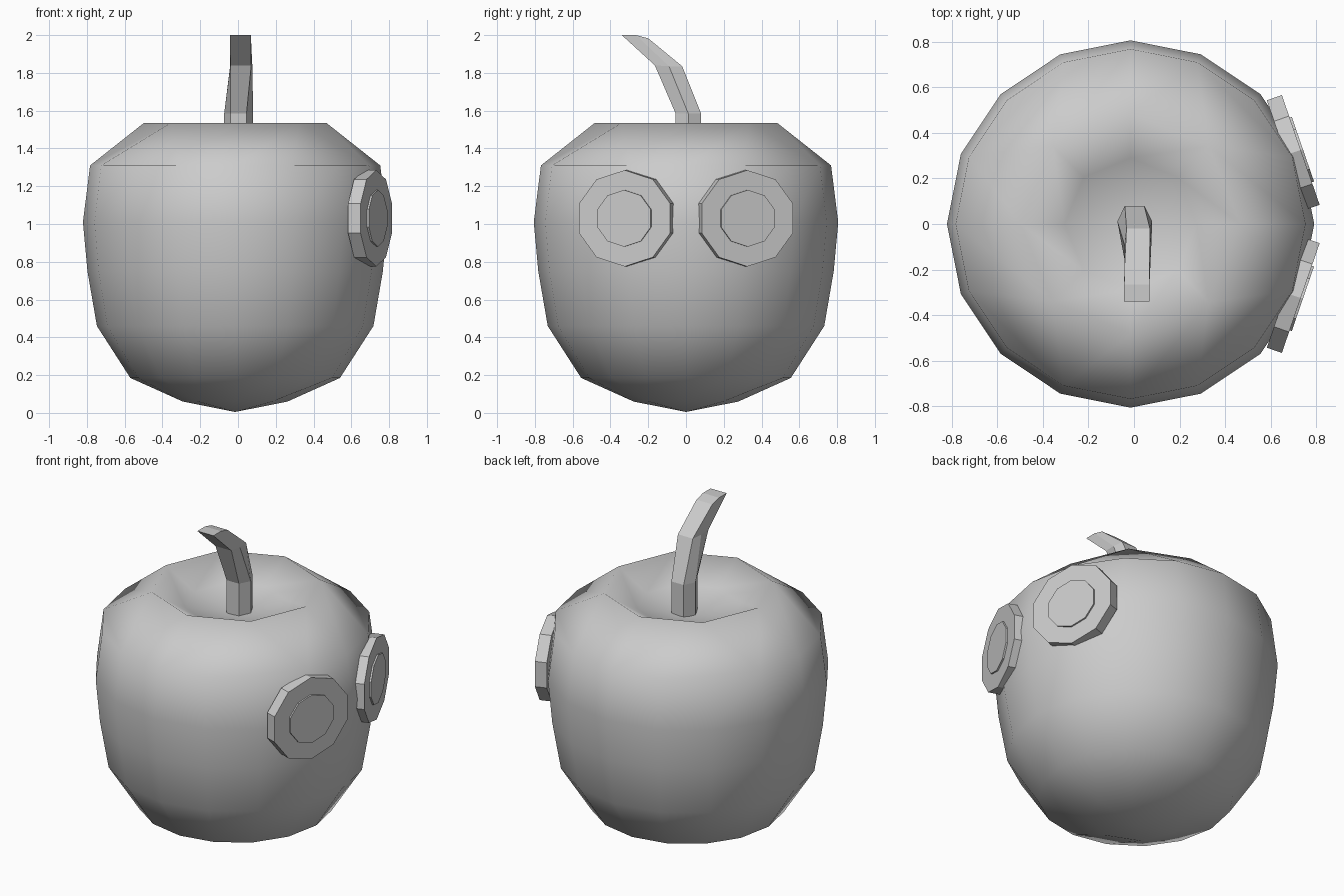
import bpy
from math import sin, cos, pi, radians

if "Cube" in bpy.data.objects:
    bpy.data.objects.remove(bpy.data.objects["Cube"])

CX = -0.015


def make(name, verts, faces, smooth=False):
    me = bpy.data.meshes.new(name)
    me.from_pydata(verts, [], faces)
    me.validate()
    for p in me.polygons:
        p.use_smooth = smooth
    ob = bpy.data.objects.new(name, me)
    bpy.context.collection.objects.link(ob)
    return ob


# Apple body: rings of (radius, z, sides), from the bottom tip to the dimple
rings = [(0, 0.005, 1), (0.277, 0.06, 8), (0.555, 0.185, 16), (0.732, 0.46, 16),
         (0.782, 0.75, 16), (0.806, 1.01, 16), (0.768, 1.31, 16),
         (0.483, 1.535, 8), (0.29, 1.42, 8), (0, 1.37, 1)]
verts, faces, start = [], [], []
for r, z, n in rings:
    start.append(len(verts))
    for i in range(n):
        a = 2 * pi * i / n
        verts.append((CX + r * cos(a), r * sin(a), z))


def grid_cap(big, small, flip):
    # 16-sided ring to 8-sided ring, with one quad at each diagonal corner
    out = []
    for q in range(4):
        b = [big + (4 * q + k) % 16 for k in range(5)]
        s = [small + (2 * q + k) % 8 for k in range(3)]
        out += [(b[0], b[1], s[1], s[0]), (b[1], b[2], b[3], s[1]),
                (b[3], b[4], s[2], s[1])]
    return [f[::-1] for f in out] if flip else out


for k in range(len(rings) - 1):
    a, b, na, nb = start[k], start[k + 1], rings[k][2], rings[k + 1][2]
    if na == 1:
        faces += [(a, b + (i + 1) % nb, b + i) for i in range(nb)]
    elif nb == 1:
        faces += [(a + i, a + (i + 1) % na, b) for i in range(na)]
    elif na < nb:
        faces += grid_cap(b, a, True)
    elif na > nb:
        faces += grid_cap(a, b, False)
    else:
        faces += [(a + i, a + (i + 1) % na, b + (i + 1) % na, b + i) for i in range(na)]
make("apple_body", verts, faces, True)

# Stem: six-sided sections, each as (y, z, x_min, x_max) for back, middle, front pairs
sections = [
    [(0.08, 1.34, -0.04, 0.045), (0.012, 1.34, -0.073, 0.08), (-0.055, 1.34, -0.04, 0.045)],
    [(0.08, 1.585, -0.04, 0.045), (0.012, 1.585, -0.073, 0.08), (-0.055, 1.585, -0.04, 0.045)],
    [(-0.02, 1.835, -0.033, 0.07), (-0.09, 1.835, -0.042, 0.076), (-0.165, 1.84, -0.04, 0.07)],
    [(-0.20, 1.983, -0.042, 0.068), (-0.265, 2.0, -0.043, 0.068), (-0.34, 2.0, -0.043, 0.068)],
]
verts, faces = [], []
for sec in sections:
    verts += [(x0, y, z) for y, z, x0, x1 in sec]
    verts += [(x1, y, z) for y, z, x0, x1 in reversed(sec)]
for k in range(3):
    for i in range(6):
        j = (i + 1) % 6
        faces.append((6 * k + i, 6 * k + j, 6 * k + 6 + j, 6 * k + 6 + i))
faces += [(5, 4, 3, 2, 1, 0), (18, 19, 22, 23), (19, 20, 21, 22)]
make("stem", verts, faces)


# Ten-sided discs on the right side, each with a smaller raised disc
def disc(name, side, radius, front, back):
    ang = side * radians(19)
    vs = []
    for n in (back, front):
        for i in range(10):
            a = 2 * pi * i / 10
            u, w = radius * 1.05 * sin(a), radius * cos(a)
            vs.append((0.732 + n * cos(ang) - u * sin(ang),
                       side * 0.325 + n * sin(ang) + u * cos(ang), 1.03 + w))
    fs = [(i, 10 + i, 10 + (i + 1) % 10, (i + 1) % 10) for i in range(10)]
    fs += [tuple(range(10)), tuple(range(19, 9, -1))]
    make(name, vs, fs)


for side, label in ((-1, "front"), (1, "back")):
    disc("eye_disc_" + label, side, 0.255, 0.0, -0.07)
    disc("eye_centre_" + label, side, 0.15, 0.01, -0.02)
